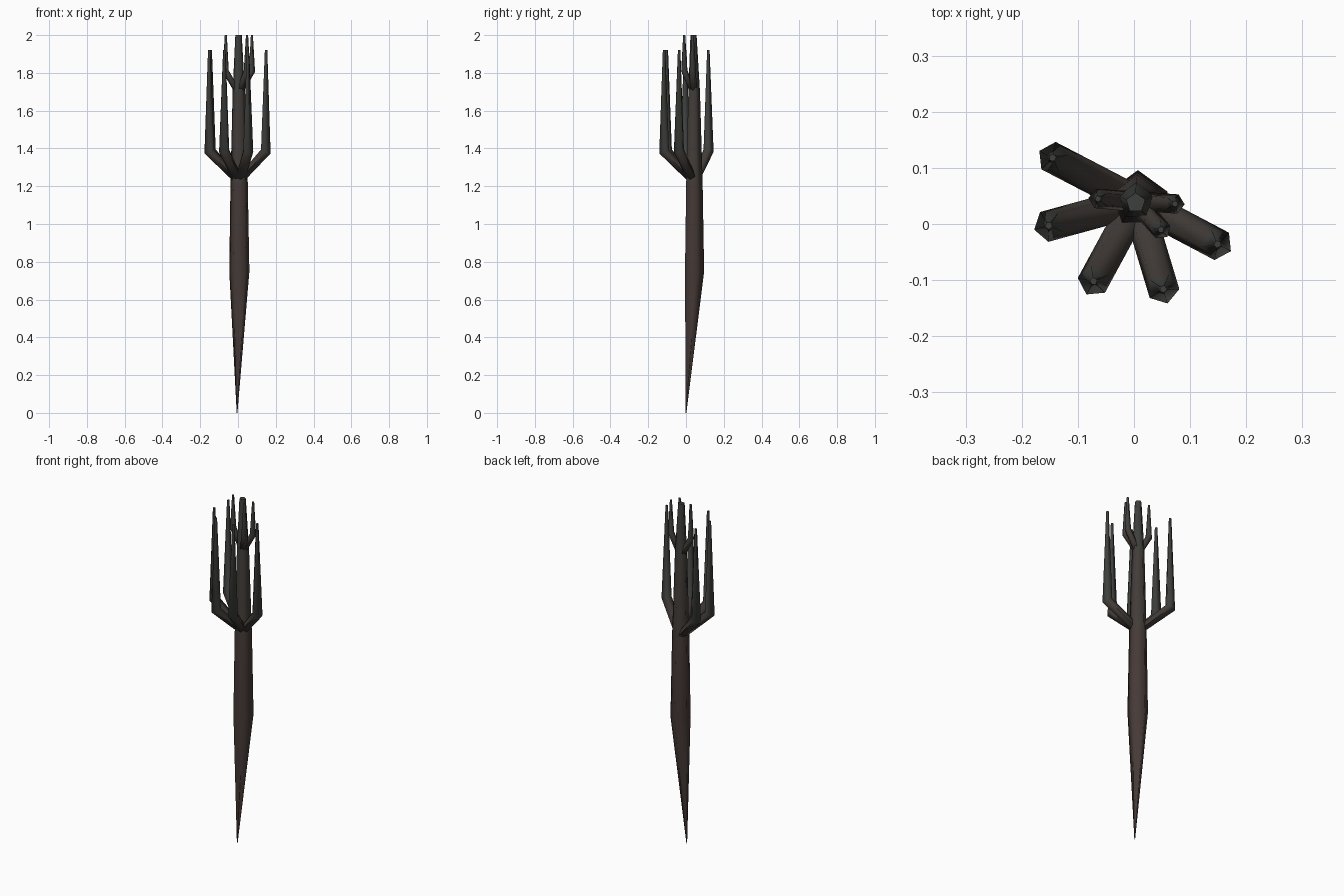
import bpy, math
from mathutils import Vector, Matrix

if "Cube" in bpy.data.objects:
    bpy.data.objects.remove(bpy.data.objects["Cube"])


def material(name, rgb):
    m = bpy.data.materials.new(name)
    m.diffuse_color = (*rgb, 1)
    m.use_nodes = True
    m.node_tree.nodes["Principled BSDF"].inputs["Base Color"].default_value = m.diffuse_color
    return m


BARK = material("bark", (0.060, 0.042, 0.037))
MID = material("mid_bark", (0.055, 0.046, 0.040))
TOP = material("top_growth", (0.048, 0.051, 0.045))


def limb(name, path, radii, mats, turn):
    """Five-sided tapering tube with mitred bends; one material per segment."""
    pts = [Vector(p) for p in path]
    verts, faces, idx = [], [], []
    last = len(pts) - 1
    for i, (p, r) in enumerate(zip(pts, radii)):
        a = (p - pts[i - 1]).normalized() if i else Vector()
        b = (pts[i + 1] - p).normalized() if i < last else Vector()
        # end rings are level, bend rings follow the bisecting plane
        d = (a + b).normalized() if 0 < i < last else Vector((0, 0, 1))
        q = Vector((0, 0, 1)).rotation_difference(d)
        for k in range(5):
            t = turn + k * math.tau / 5
            verts.append(p + q @ Vector((math.cos(t) * r, math.sin(t) * r, 0)))
    for i in range(last):
        for k in range(5):
            n = (k + 1) % 5
            faces.append((i * 5 + k, i * 5 + n, i * 5 + 5 + n, i * 5 + 5 + k))
            idx.append(i)
    faces += [(4, 3, 2, 1, 0), tuple(last * 5 + k for k in range(5))]
    idx += [0, last - 1]
    mesh = bpy.data.meshes.new(name)
    mesh.from_pydata(verts, [], faces)
    for m in mats:
        mesh.materials.append(m)
    for poly, i in zip(mesh.polygons, idx):
        poly.material_index = i
    obj = bpy.data.objects.new(name, mesh)
    bpy.context.collection.objects.link(obj)
    bpy.ops.object.select_all(action='DESELECT')
    obj.select_set(True)
    bpy.context.view_layer.objects.active = obj
    bpy.ops.object.shade_smooth_by_angle(angle=math.radians(80))
    return obj


# trunk: pointed root, swollen middle, tapering central stem
limb("trunk",
     [(-0.005, 0, 0), (0.007, 0.04, 0.75), (0.006, 0.04, 1.22),
      (0.004, 0.04, 1.7), (0.003, 0.038, 2.0)],
     [0.002, 0.056, 0.048, 0.034, 0.018],
     [BARK, BARK, MID, TOP], math.pi / 2)


def branch(name, tip, base, bend_z, top_z, radii):
    """Branch leaving the stem diagonally, then growing straight up."""
    x, y = tip
    turn = math.atan2(y - base[1], x - base[0])
    limb(name, [base, (x, y, bend_z), (x, y, top_z)], radii,
         [MID, TOP], turn)


# five large arms
for i, tip in enumerate([(-0.145, 0.118), (-0.152, -0.003), (-0.072, -0.102),
                         (0.052, -0.116), (0.149, -0.036)]):
    branch(f"arm_{i + 1}", tip, (0.005, 0.04, 1.225), 1.385, 1.92,
           [0.029, 0.029, 0.007])

# three small twigs near the top
for i, tip in enumerate([(-0.064, 0.045), (0.073, 0.036), (0.048, -0.01)]):
    branch(f"twig_{i + 1}", tip, (0.004, 0.04, 1.69), 1.81, 2.0,
           [0.019, 0.018, 0.006])
